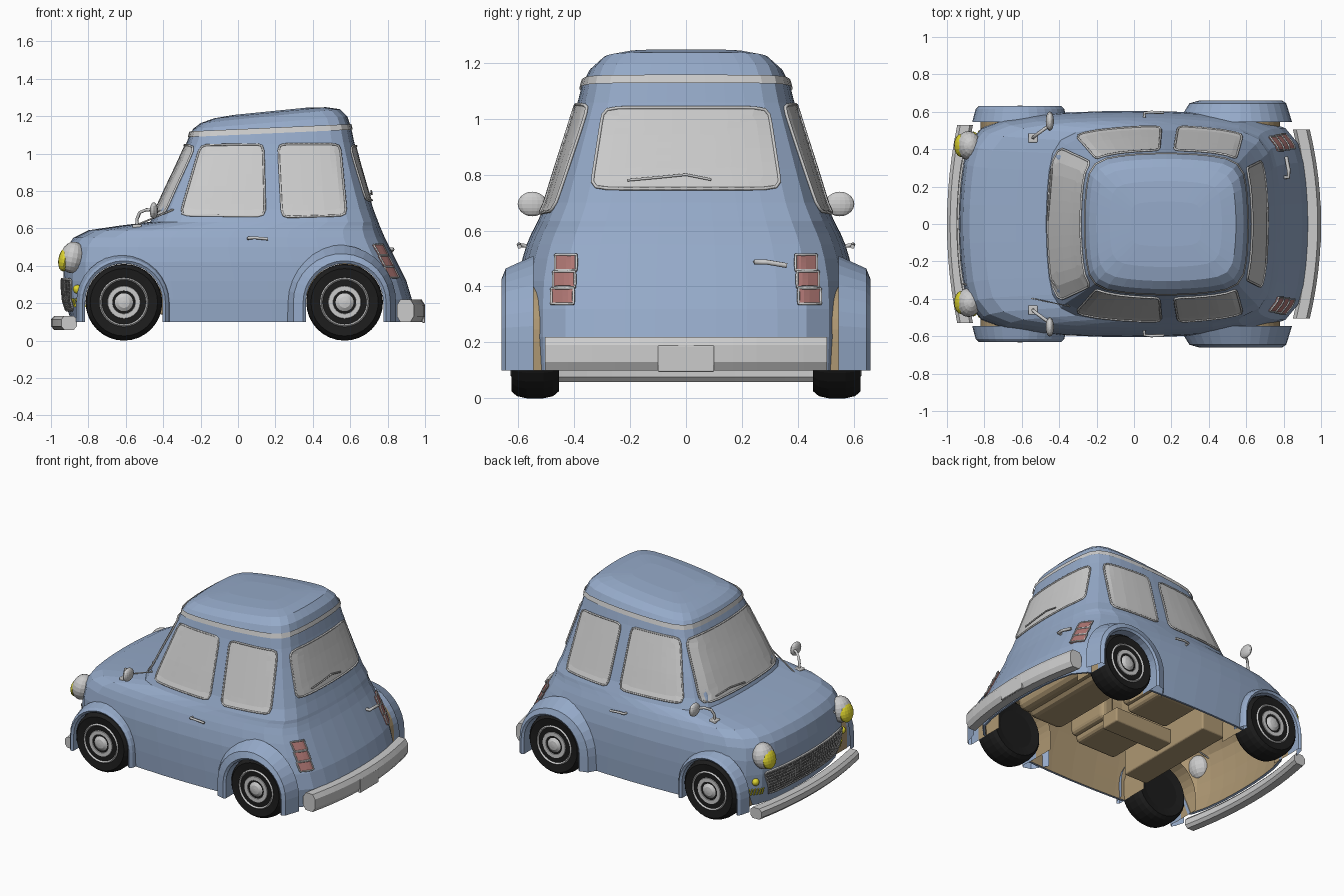
import bpy, bmesh, math
from mathutils import Vector
from mathutils.bvhtree import BVHTree

if "Cube" in bpy.data.objects:
    bpy.data.objects.remove(bpy.data.objects["Cube"])


def material(name, rgb):
    m = bpy.data.materials.new(name)
    m.diffuse_color = (*rgb, 1)
    m.use_nodes = True
    m.node_tree.nodes["Principled BSDF"].inputs["Base Color"].default_value = m.diffuse_color
    return m


BLUE = material("blue_paint", (.30, .40, .58))
TAN = material("tan_lining", (.42, .31, .17))
BLACK = material("rubber", (.012, .012, .012))
YELLOW = material("yellow_lens", (.75, .68, .03))
RED = material("red_lens", (.42, .18, .17))
DARK = material("dark_mesh", (.12, .12, .12))


def make(name, verts, faces, mat=None):
    me = bpy.data.meshes.new(name)
    me.from_pydata([tuple(v) for v in verts], [], faces)
    bm = bmesh.new()
    bm.from_mesh(me)
    bmesh.ops.recalc_face_normals(bm, faces=bm.faces)
    bm.to_mesh(me)
    bm.free()
    ob = bpy.data.objects.new(name, me)
    bpy.context.collection.objects.link(ob)
    if mat:
        me.materials.append(mat)
    return ob


def loft(name, rings, mat=None, closed=True, start=False, end=False):
    n = len(rings[0])
    faces = [(r*n + i, r*n + (i+1) % n, (r+1)*n + (i+1) % n, (r+1)*n + i)
             for r in range(len(rings)-1) for i in range(n if closed else n-1)]
    if start:
        faces.append(tuple(range(n)))
    if end:
        faces.append(tuple((len(rings)-1)*n + i for i in range(n)))
    return make(name, [p for r in rings for p in r], faces, mat)


def lathe(name, profile, cx, cy, cz, side, mat=None, n=32):
    rings = [[(cx + r*math.cos(k*math.tau/n), cy + side*y, cz + r*math.sin(k*math.tau/n))
              for k in range(n)] for r, y in profile]
    return loft(name, rings, mat, start=True, end=True)


def tube(name, paths, r, mat=None, cyclic=False, res=1):
    cu = bpy.data.curves.new(name, 'CURVE')
    cu.dimensions, cu.bevel_depth, cu.bevel_resolution, cu.use_fill_caps = '3D', r, res, True
    for pts in paths:
        sp = cu.splines.new('POLY')
        sp.points.add(len(pts)-1)
        for q, p in zip(sp.points, pts):
            q.co = (*p, 1)
        sp.use_cyclic_u = cyclic
    ob = bpy.data.objects.new(name, cu)
    bpy.context.collection.objects.link(ob)
    if mat:
        cu.materials.append(mat)
    return ob


def box(name, lo, hi, mat, bevel=.03):
    v = [(x, y, z) for x in (lo[0], hi[0]) for y in (lo[1], hi[1]) for z in (lo[2], hi[2])]
    ob = make(name, v, [(0, 1, 3, 2), (4, 6, 7, 5), (0, 4, 5, 1), (2, 3, 7, 6), (0, 2, 6, 4), (1, 5, 7, 3)], mat)
    b = ob.modifiers.new("round", 'BEVEL')
    b.width, b.segments = bevel, 3
    return ob


def ball(name, loc, scale, mat=None, tilt=0):
    bpy.ops.mesh.primitive_uv_sphere_add(segments=16, ring_count=10, location=loc, rotation=(0, tilt, 0))
    ob = bpy.context.object
    ob.name, ob.scale = name, scale
    if mat:
        ob.data.materials.append(mat)
    return ob


# Body shell: horizontal rounded-rectangle sections (z, front x, rear x, half width, tilt)
LEVELS = [(.10, -.89, .92, .60, 0), (.22, -.93, .93, .605, 0), (.32, -.935, .90, .605, 0), (.42, -.93, .85, .60, 0),
          (.50, -.915, .81, .585, 0), (.55, -.88, .785, .57, 0), (.59, -.80, .768, .553, 0), (.615, -.63, .757, .54, 0),
          (.635, -.47, .75, .53, 0), (.70, -.44, .725, .50, 0), (.82, -.385, .688, .463, 0), (.94, -.33, .652, .425, .01),
          (1.05, -.282, .622, .39, .02), (1.12, -.258, .605, .372, .045), (1.165, -.24, .585, .348, .08),
          (1.20, -.20, .545, .305, .10), (1.218, -.13, .47, .23, .10), (1.226, -.02, .36, .12, .10)]


def section(z, xf, xr, w, tilt, m=10, n=9):
    sq = [(-1 + 2*i/m, -1) for i in range(m)] + [(1, -1 + 2*i/m) for i in range(m)]
    sq += [(-u, -v) for u, v in sq]
    ring, cx, a = [], (xf+xr)/2, (xr-xf)/2
    for u, v in sq:
        k = (abs(u)**n + abs(v)**n)**(-1/n)
        u, v = u*k, v*k
        x = cx + a*u*(1 - .07*v*v)
        ring.append((x, w*v*(1 - .1*u*u), z + tilt*(x - .17)))
    return ring


body = loft("body_shell", [section(*l) for l in LEVELS], BLUE, end=True)
bm = bmesh.new()
bm.from_mesh(body.data)
TREE = BVHTree.FromBMesh(bm)
bm.free()
loft("roof_trim", [section(1.108, -.268, .614, .382, .045), section(1.138, -.26, .606, .374, .045)])


# Project a 2D point on the body; view is 'F' front, 'B' back, 1 / -1 the sides
def hit(view, u, v, off=.006):
    if view in ('F', 'B'):
        s = 1 if view == 'B' else -1
        o, d = Vector((2*s, u, v)), Vector((-s, 0, 0))
    else:
        o, d = Vector((u, 2*view, v)), Vector((0, -view, 0))
    p = TREE.ray_cast(o, d)[0]
    if p is None:
        p = TREE.find_nearest(o)[0]
    return p - d*off


def panel(name, view, quad, mat=None, m=12, n=14, off=.006, frame=.006):
    a, b, c, d = [Vector(q) for q in quad]
    grid = []
    for j in range(m+1):
        for i in range(m+1):
            u, v = 2*i/m - 1, 2*j/m - 1
            k = max(abs(u), abs(v)) / max((abs(u)**n + abs(v)**n)**(1/n), 1e-6)
            s, t = (u*k + 1)/2, (v*k + 1)/2
            q = a.lerp(b, s).lerp(d.lerp(c, s), t)
            grid.append(hit(view, q.x, q.y, off))
    w = m + 1
    ob = make(name, grid, [(j*w+i, j*w+i+1, (j+1)*w+i+1, (j+1)*w+i) for j in range(m) for i in range(m)], mat)
    edge = list(range(w)) + [j*w+m for j in range(1, w)] + [m*w+i for i in range(m-1, -1, -1)] \
        + [j*w for j in range(m-1, 0, -1)]
    tube(name + "_frame", [[grid[e] for e in edge]], frame, cyclic=True)
    return ob


# Windows with frames
panel("windscreen", 'F', [(-.41, .665), (.41, .665), (.33, 1.045), (-.33, 1.045)])
panel("rear_window", 'B', [(-.34, .75), (.34, .75), (.295, 1.04), (-.295, 1.04)])
for s in (-1, 1):
    panel("front_side_window", s, [(-.31, .67), (.145, .665), (.135, 1.05), (-.20, 1.045)])
    panel("rear_side_window", s, [(.235, .66), (.58, .67), (.545, 1.05), (.215, 1.05)])


# Wheel arch outline: legs down to the sill and a half circle
def arch(cx, r, y, bottom=.1, skew=0, n=16):
    pts = [(cx + r + skew, y, bottom)]
    for k in range(n+1):
        a = math.pi*k/n
        rr = r + skew*math.cos(a)
        pts.append((cx + rr*math.cos(a), y, .205 + rr*math.sin(a)))
    return pts + [(cx - r + skew, y, bottom)]


# Hollow the shell and cut the wheel openings
body.data.materials.append(TAN)
so = body.modifiers.new("shell", 'SOLIDIFY')
so.thickness, so.offset, so.material_offset = .015, -1, 1
cutters = []
for cx in (-.61, .57):
    for s in (-1, 1):
        c = loft("arch_cutter", [arch(cx, .208, s*.36, 0), arch(cx, .208, s*.8, 0)], start=True, end=True)
        c.hide_render = True
        c.hide_set(True)
        cutters.append(c)
        b = body.modifiers.new("arch", 'BOOLEAN')
        b.object, b.operation, b.solver = c, 'DIFFERENCE', 'EXACT'
bpy.context.view_layer.objects.active = body
for m in list(body.modifiers):
    bpy.ops.object.modifier_apply(modifier=m.name)
for c in cutters:
    bpy.data.objects.remove(c)

# Wheels, flared fenders and inner wheel wells
TYRE = [(.125, -.075), (.18, -.085), (.197, -.065), (.205, -.03), (.205, .03), (.197, .065), (.18, .085), (.13, .078)]
RIM = [(.128, -.07), (.134, .075), (.125, .088), (.112, .07), (.092, .07), (.086, .082), (.062, .082),
       (.058, .072), (.048, .078), (.03, .09), (.008, .093)]
for cx, yo, ro, skew, name in ((-.61, .63, .255, 0, "front"), (.57, .66, .305, -.03, "rear")):
    for s in (-1, 1):
        lathe(name + "_tyre", TYRE, cx, s*.54, .205, s, BLACK)
        lathe(name + "_rim", RIM, cx, s*.54, .205, s)
        loft(name + "_fender", [arch(cx, .207, s*.52), arch(cx, .207, s*(yo - .01)), arch(cx, .222, s*yo),
                                arch(cx, .222 + (ro-.222)*.45, s*(yo - .015), skew=skew/2),
                                arch(cx, ro, s*.545, skew=skew)], BLUE, closed=False)
        loft(name + "_wheel_well", [arch(cx, .21, s*.38), arch(cx, .21, s*.58)], TAN, closed=False)


# Bumpers: rounded section swept across a bowed line
def bumper(name, x0, bow, half, tx, z, tz):
    rings = []
    for k in range(13):
        y = half*(k/6 - 1)
        xc = x0 - math.copysign(bow, x0)*(y/half)**2
        rings.append([(xc + tx*p, y, z + tz*q) for p, q in
                      ((1, .5), (.6, 1), (-.6, 1), (-1, .5), (-1, -.5), (-.6, -1), (.6, -1), (1, -.5))])
    return loft(name, rings, start=True, end=True)


bumper("front_bumper", -.958, .055, .53, .042, .095, .037)
bumper("rear_bumper", .955, .06, .505, .045, .16, .06)
box("rear_plate", (.985, -.1, .095), (1.0, .1, .19), None, .004)

# Front grille with crossed bars
G = [(-.36, .16), (.36, .16), (.42, .33), (-.42, .33)]
panel("grille_panel", 'F', G, DARK, off=.006, n=20)
uprights = [[hit('F', y/32*.37*(1 + (z-.16)*.85), z, .012) for z in (.165, .21, .27, .325)] for y in range(-32, 33, 2)]
rails = [[hit('F', k/8*(.36 + (z-.16)*.35), z, .012) for k in range(-8, 9)] for z in
         [.165 + .02*i for i in range(9)]]
tube("grille_bars", uprights + rails, .003, res=0)

for s in (-1, 1):
    # Headlights, indicators and lower ribbed lamps
    ball("headlight_housing", (-.885, s*.42, .445), (.065, .078, .085), tilt=.2)
    ball("headlight_lens", (-.925, s*.42, .435), (.035, .062, .066), YELLOW, .2)
    ball("front_indicator", hit('F', s*.47, .275, .012), (.022, .024, .024), YELLOW)
    tube("ribbed_lamp", [[hit('F', s*(.42 + .015*k), z, .006) for z in (.18, .225)] for k in range(6)], .005, YELLOW)
    # Tail lamps in three segments
    for k in range(3):
        z0, z1 = .338 + .06*k, .394 + .06*k
        i0, i1 = s*(.402 - .005*k), s*(.482 - .007*k)
        lamp = panel("tail_lamp", 'B', [(i0, z0), (i1, z0), (i1, z1), (i0, z1)], RED, m=4, n=40, off=.014, frame=.005)
        lamp.modifiers.new("thick", 'SOLIDIFY').thickness = .012
    # Door handles
    tube("door_handle", [[hit(s, x, z, o) for x, z, o in
                          ((.055, .545, 0), (.055, .548, .025), (.09, .55, .03), (.16, .543, .028))]], .008)
    # Wing mirrors on curved arms
    base = (-.54, s*.46, .60)
    tube("mirror_arm", [[base, (-.54, s*.462, .65), (-.525, s*.475, .685), (-.49, s*.50, .70), (-.45, s*.53, .695)]],
         .009)
    box("mirror_base", (-.565, s*.46 - .025, .60), (-.515, s*.46 + .025, .622), None, .006)
    ball("mirror_head", (-.45, s*.55, .695), (.022, .052, .044))
    # Front wipers
    tube("front_wiper", [[hit('F', s*.3 - .28 + .28*k, z, .016) for k, z in ((0, .685), (.5, .70), (1, .69))]], .005)

# Rear wiper and tailgate handle
tube("rear_wiper", [[hit('B', y, z, .018) for y, z in ((-.21, .78), (-.1, .79), (0, .80), (.09, .782))]], .005)
tube("tailgate_handle", [[hit('B', y, z, o) for y, z, o in
                          ((.25, .488, 0), (.25, .488, .025), (.29, .487, .03), (.36, .475, .025))]], .01)

# Tan interior: footwell, seats and rear bench
box("footwell", (-.42, -.38, .14), (-.24, .38, .50), TAN, .01)
box("centre_tunnel", (-.25, -.07, .17), (.2, .07, .27), TAN, .01)
box("dashboard", (-.44, -.44, .46), (-.32, .44, .60), TAN)
for s in (-1, 1):
    box("front_seat_cushion", (-.18, s*.25 - .16, .24), (.14, s*.25 + .16, .36), TAN)
    box("front_seat_back", (.08, s*.25 - .16, .28), (.18, s*.25 + .16, .74), TAN)
box("rear_bench_cushion", (.30, -.36, .24), (.58, .36, .37), TAN, .05)
box("rear_bench_back", (.54, -.36, .26), (.66, .36, .68), TAN, .05)
